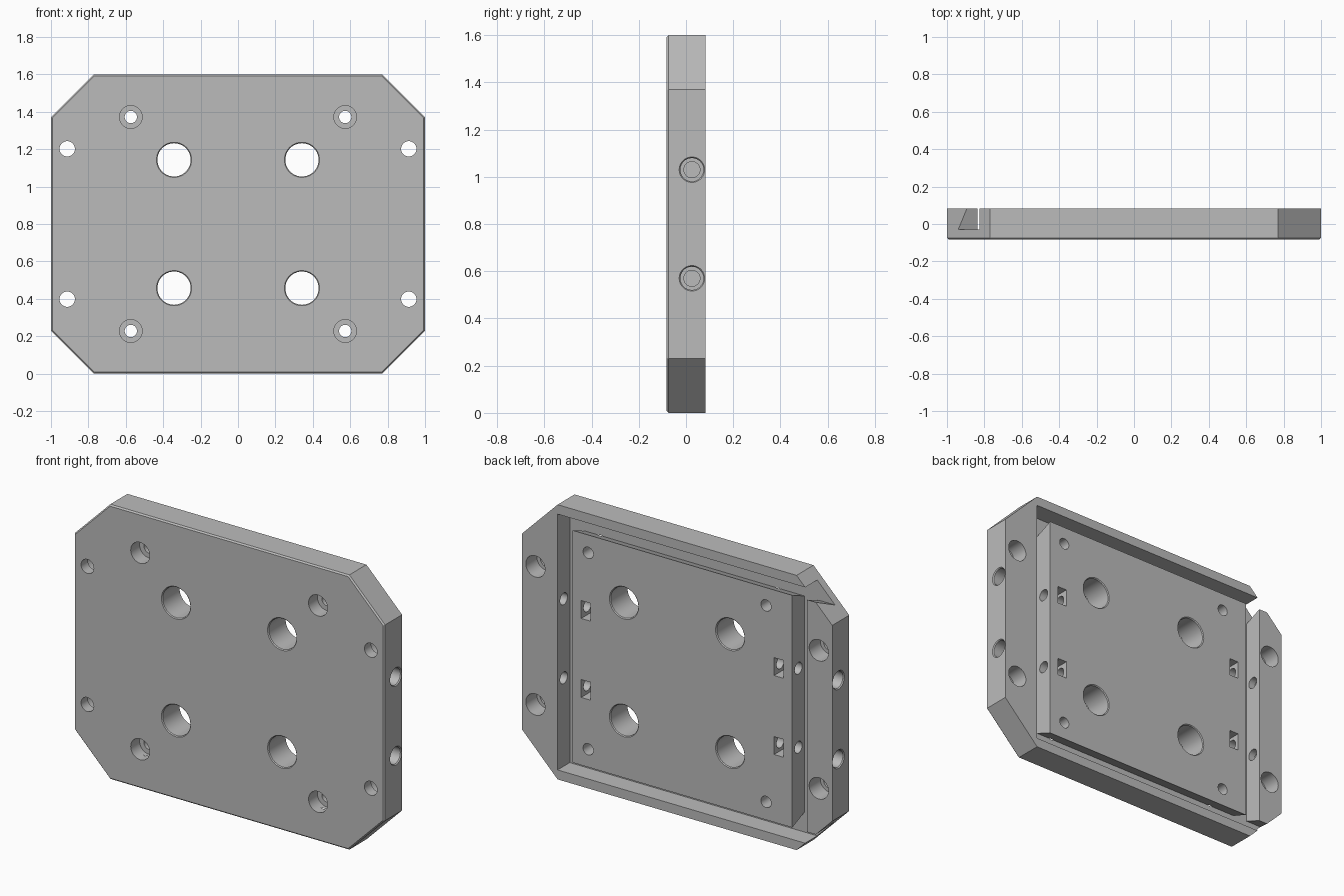
import bpy, bmesh, math
from mathutils import Vector

cube = bpy.data.objects.get("Cube")
if cube:
    bpy.data.objects.remove(cube, do_unlink=True)

H = 1.6          # plate height
BACK = 0.082     # half thickness
FLOOR = -0.03    # channel floor depth
SEG = 40

grey = bpy.data.materials.new("machined grey")
grey.use_nodes = True
grey.diffuse_color = (0.5, 0.5, 0.5, 1)
grey.node_tree.nodes["Principled BSDF"].inputs["Base Color"].default_value = (0.5, 0.5, 0.5, 1)


def loft(name, rings):
    """Solid through a list of equal-length point rings, capped at both ends."""
    bm = bmesh.new()
    loops = [[bm.verts.new(p) for p in ring] for ring in rings]
    n = len(loops[0])
    for a, b in zip(loops, loops[1:]):
        for i in range(n):
            j = (i + 1) % n
            bm.faces.new((a[i], a[j], b[j], b[i]))
    bm.faces.new(loops[0])
    bm.faces.new(loops[-1])
    bmesh.ops.recalc_face_normals(bm, faces=bm.faces)
    mesh = bpy.data.meshes.new(name)
    bm.to_mesh(mesh)
    bm.free()
    mesh.materials.append(grey)
    obj = bpy.data.objects.new(name, mesh)
    bpy.context.collection.objects.link(obj)
    return obj


def octagon(y, inset=0.0):
    """Plate outline with cut corners at depth y."""
    w, h, c = 1 - inset, H / 2 - inset, 0.23 - inset * 0.6
    quarter = [(w, h - c), (w - c, h)]
    pts = quarter + [(-x, z) for x, z in reversed(quarter)]
    pts += [(-x, -z) for x, z in pts]
    return [(x, y, z + H / 2) for x, z in pts]


def box(name, x0, x1, y0, y1, z0, z1):
    return loft(name, [[(x, y0, z0), (x, y1, z0), (x, y1, z1), (x, y0, z1)] for x in (x0, x1)])


def bore(name, origin, axis, steps):
    """Stepped round cutter: steps are (distance along axis, radius)."""
    d = Vector(axis)
    u = d.orthogonal().normalized()
    v = d.cross(u)
    ts = [2 * math.pi * i / SEG for i in range(SEG)]
    return loft(name, [[Vector(origin) + d * s + (u * math.cos(t) + v * math.sin(t)) * r
                        for t in ts] for s, r in steps])


# Plate with a fine chamfer round the front edge
plate = loft("mounting_plate", [octagon(-BACK, 0.008), octagon(-BACK + 0.008), octagon(BACK)])
cutters = []

# Upright channels on both sides of the raised centre
for x0, x1 in ((0.675, 0.77), (-0.838, -0.742)):
    cutters.append(box("side_channel", x0, x1, FLOOR, 0.12, 0.055, H - 0.055))

# Undercut channels along top and bottom, running out through the cut corners
section = [(FLOOR, 1.43), (0.12, 1.492), (0.12, 1.545), (FLOOR, 1.545)]
for flip in (False, True):
    pts = [(y, H - z if flip else z) for y, z in section]
    cutters.append(loft("dovetail_channel", [[(x, y, z) for y, z in pts] for x in (0.77, -1.1)]))

for sx in (1, -1):
    for sz in (1, -1):
        def at(x, z, y):
            return (sx * x, y, H / 2 + sz * z)
        # Large clearance holes with chamfered mouths
        cutters.append(bore("clearance_hole", at(0.342, 0.343, 0), (0, 1, 0),
                            [(-0.1, 0.094), (-BACK, 0.094), (-BACK + 0.005, 0.089),
                             (BACK - 0.005, 0.089), (BACK, 0.094), (0.1, 0.094)]))
        # Counterbored screw holes opening to the front
        cutters.append(bore("front_screw_hole", at(0.573, 0.572, 0), (0, 1, 0),
                            [(-0.1, 0.061), (0, 0.061), (0, 0.033), (0.1, 0.033)]))
        # Counterbored screw holes opening to the back
        cutters.append(bore("back_screw_hole", at(0.913, 0.402, 0), (0, 1, 0),
                            [(-0.1, 0.041), (-0.02, 0.041), (-0.02, 0.062), (0.1, 0.062)]))
        # Clamp screw bores entering from the sides
        end = 0.5 if sx > 0 else 0.43
        cutters.append(bore("clamp_bore", at(1, 0.23, 0.025), (-sx, 0, 0),
                            [(-0.02, 0.054), (0, 0.054), (0.006, 0.049), (0.12, 0.049),
                             (0.12, 0.034), (end, 0.034)]))
        # Nut pockets sunk into the raised centre
        px = 0.588 if sx > 0 else -0.655
        pz = H / 2 + sz * 0.23
        cutters.append(box("nut_pocket", px - 0.03, px + 0.03, -0.025, 0.12, pz - 0.052, pz + 0.052))

# Cut everything, bake the result and drop the cutters
for c in cutters:
    mod = plate.modifiers.new("cut", "BOOLEAN")
    mod.operation = "DIFFERENCE"
    mod.solver = "EXACT"
    mod.object = c
    c.hide_render = True
deps = bpy.context.evaluated_depsgraph_get()
baked = bpy.data.meshes.new_from_object(plate.evaluated_get(deps))
plate.modifiers.clear()
plate.data = baked
for c in cutters:
    bpy.data.objects.remove(c, do_unlink=True)

# One material, smooth bores with crisp edges
baked.materials.clear()
baked.materials.append(grey)
for p in baked.polygons:
    p.material_index = 0
bpy.context.view_layer.objects.active = plate
plate.select_set(True)
bpy.ops.object.shade_smooth_by_angle(angle=math.radians(25))
